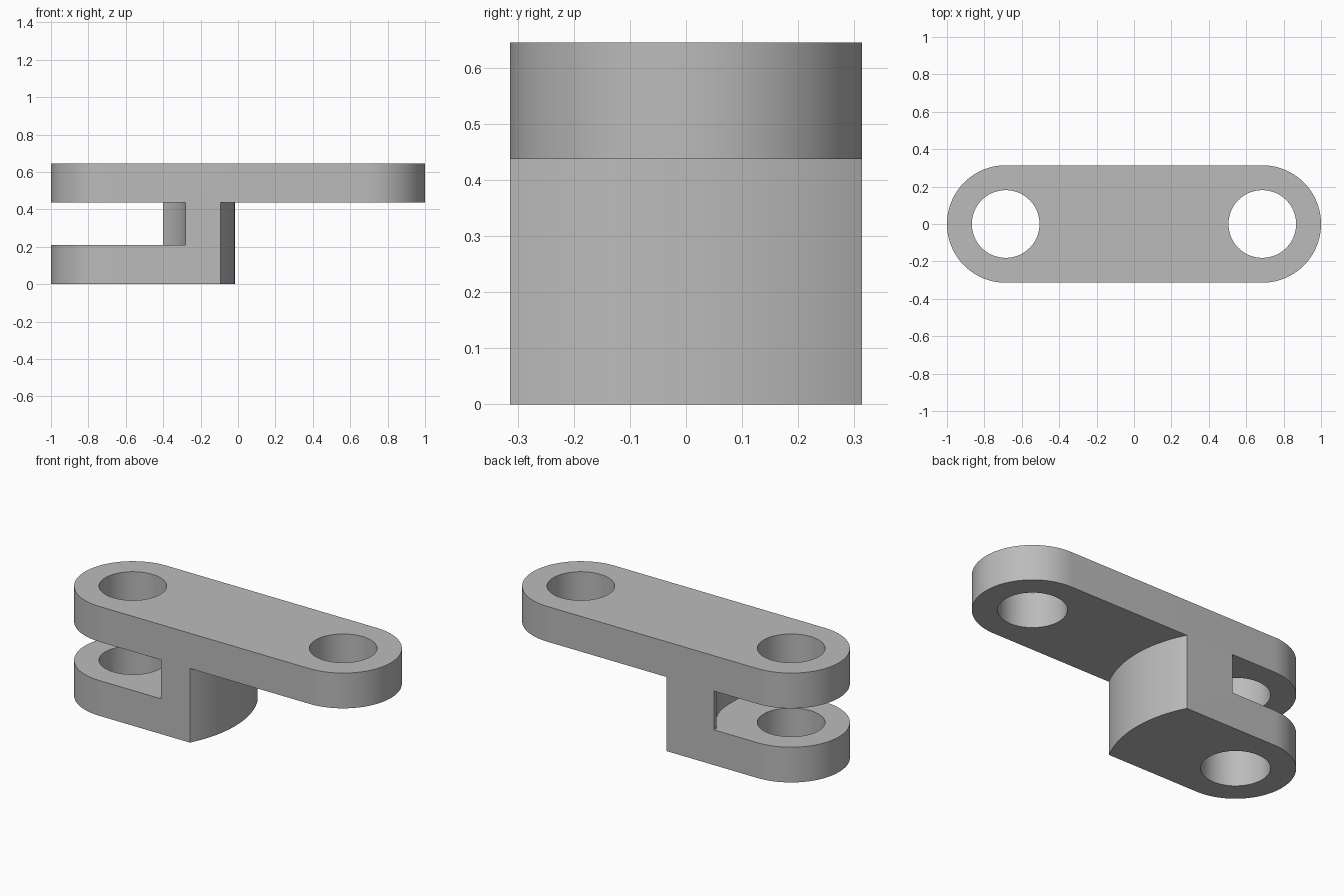
import bpy, bmesh
from math import pi, cos, sin, asin, acos

if "Cube" in bpy.data.objects:
    bpy.data.objects.remove(bpy.data.objects["Cube"])

HALF_WIDTH = 0.314
PIVOT = 1 - HALF_WIDTH          # distance of each pin hole from the middle
HOLE = 0.181
HEIGHT = 0.645
SLOT_BOTTOM, SLOT_TOP = 0.208, 0.437
HEEL = 0.67                     # heel radius about the left pin
POCKET = 0.405                  # slot clearance radius about the left pin

grey = bpy.data.materials.new("plain grey")
grey.diffuse_color = (0.5, 0.5, 0.5, 1)
grey.use_nodes = True
grey.node_tree.nodes["Principled BSDF"].inputs["Base Color"].default_value = (0.5, 0.5, 0.5, 1)


def arc(cx, radius, start, end, steps):
    return [(cx + radius * cos(start + (end - start) * i / steps),
             radius * sin(start + (end - start) * i / steps)) for i in range(steps + 1)]


def extrude(name, outline, bottom, top):
    """Solid prism from a counter-clockwise outline."""
    bm = bmesh.new()
    face = bm.faces.new([bm.verts.new((x, y, bottom)) for x, y in outline])
    side = bmesh.ops.extrude_face_region(bm, geom=[face])
    verts = [g for g in side["geom"] if isinstance(g, bmesh.types.BMVert)]
    bmesh.ops.translate(bm, verts=verts, vec=(0, 0, top - bottom))
    bmesh.ops.recalc_face_normals(bm, faces=bm.faces)
    mesh = bpy.data.meshes.new(name)
    bm.to_mesh(mesh)
    bm.free()
    obj = bpy.data.objects.new(name, mesh)
    bpy.context.collection.objects.link(obj)
    return obj


# Full-height rounded bar
bar = arc(PIVOT, HALF_WIDTH, -pi / 2, pi / 2, 48) + arc(-PIVOT, HALF_WIDTH, pi / 2, 3 * pi / 2, 48)
link = extrude("link_body", bar, 0, HEIGHT)
link.data.materials.append(grey)

# Space under the long arm, bounded by the rounded heel
a = asin(0.4 / HEEL)
heel = [(1.2, -0.4), (1.2, 0.4)] + arc(-PIVOT, HEEL, a, -a, 48)
cutters = [extrude("heel_cutter", heel, -0.1, SLOT_TOP)]

# Slot for the neighbouring link: straight at the front, rounded to the back
b = acos((PIVOT - 0.401) / POCKET)
pocket = [(-1.2, -0.4), (POCKET - PIVOT, -0.4)] + arc(-PIVOT, POCKET, 0, b, 32)
pocket += [(-0.401, 0.4), (-1.2, 0.4)]
cutters.append(extrude("slot_cutter", pocket, SLOT_BOTTOM, SLOT_TOP))

# Pin holes
for side, x in (("left", PIVOT), ("right", -PIVOT)):
    circle = arc(x, HOLE, 0, 2 * pi, 64)[:-1]
    cutters.append(extrude(side + "_hole_cutter", circle, -0.1, HEIGHT + 0.1))

bpy.context.view_layer.objects.active = link
link.select_set(True)
for cutter in cutters:
    cutter.hide_render = True
    cut = link.modifiers.new(cutter.name, "BOOLEAN")
    cut.operation = "DIFFERENCE"
    cut.solver = "EXACT"
    cut.object = cutter
    bpy.ops.object.modifier_apply(modifier=cut.name)
    bpy.data.objects.remove(cutter)

bpy.ops.object.shade_smooth_by_angle(angle=pi / 6)
